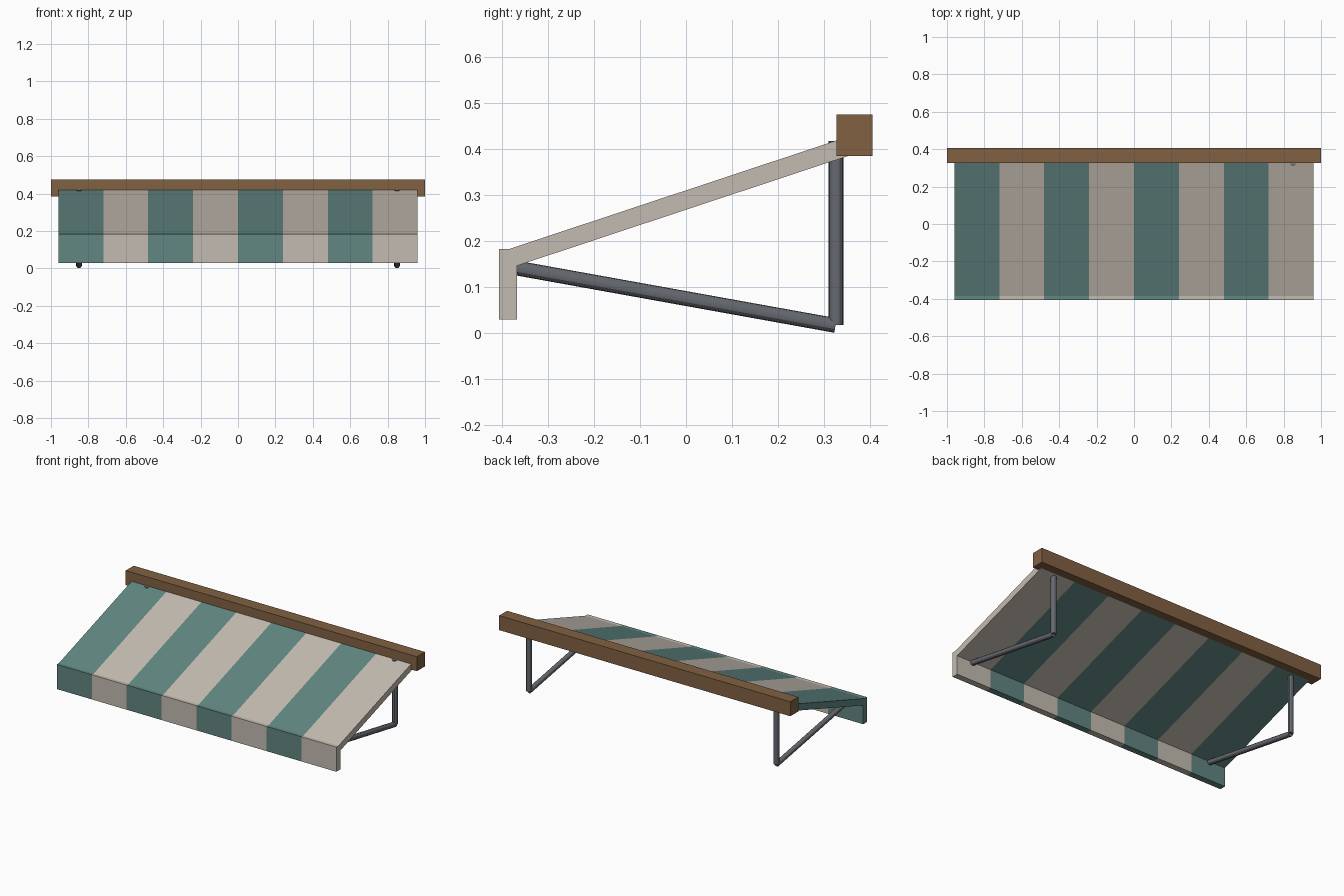
import bpy
from math import atan2, cos, sin
from mathutils import Vector

if "Cube" in bpy.data.objects:
    bpy.data.objects.remove(bpy.data.objects["Cube"])


def material(name, rgb):
    m = bpy.data.materials.new(name)
    m.diffuse_color = (*rgb, 1)
    m.use_nodes = True
    m.node_tree.nodes["Principled BSDF"].inputs["Base Color"].default_value = m.diffuse_color
    return m


GREEN = material("green_fabric", (0.12, 0.24, 0.22))
CREAM = material("cream_fabric", (0.55, 0.50, 0.44))
WOOD = material("brown_wood", (0.22, 0.12, 0.055))
METAL = material("dark_metal", (0.13, 0.14, 0.16))


def box(name, center, size, mat, tilt=0):
    bpy.ops.mesh.primitive_cube_add(size=1, location=center, rotation=(tilt, 0, 0))
    ob = bpy.context.object
    ob.name = name
    ob.scale = size
    ob.data.materials.append(mat)


def rod(name, a, b, radius, mat):
    a, b = Vector(a), Vector(b)
    d = b - a
    bpy.ops.mesh.primitive_cylinder_add(vertices=12, radius=radius, depth=d.length,
                                        location=(a + b) / 2)
    ob = bpy.context.object
    ob.name = name
    ob.rotation_euler = d.to_track_quat('Z', 'Y').to_euler()
    ob.data.materials.append(mat)
    bpy.ops.object.shade_smooth_by_angle()


# Wall beam
box("wall_beam", (0, 0.366, 0.43), (2, 0.078, 0.09), WOOD)

# Striped canopy and hanging valance
front, back = Vector((0, -0.385, 0.183)), Vector((0, 0.36, 0.43))
slope = atan2(back.z - front.z, back.y - front.y)
thick = 0.04
mid = (front + back) / 2 + Vector((0, sin(slope), -cos(slope))) * thick / 2
for i in range(8):
    x = -0.84 + 0.24 * i
    mat = CREAM if i % 2 else GREEN
    box(f"canopy_stripe_{i + 1}", (x, mid.y, mid.z),
        (0.24, (back - front).length, thick), mat, slope)
    box(f"valance_stripe_{i + 1}", (x, -0.3865, 0.1065), (0.24, 0.039, 0.153), mat)

# Support brackets
for side, x in (("left", -0.85), ("right", 0.85)):
    rod(f"{side}_bracket_post", (x, 0.326, 0.018), (x, 0.326, 0.418), 0.016, METAL)
    rod(f"{side}_bracket_arm", (x, 0.325, 0.017), (x, -0.375, 0.143), 0.016, METAL)
